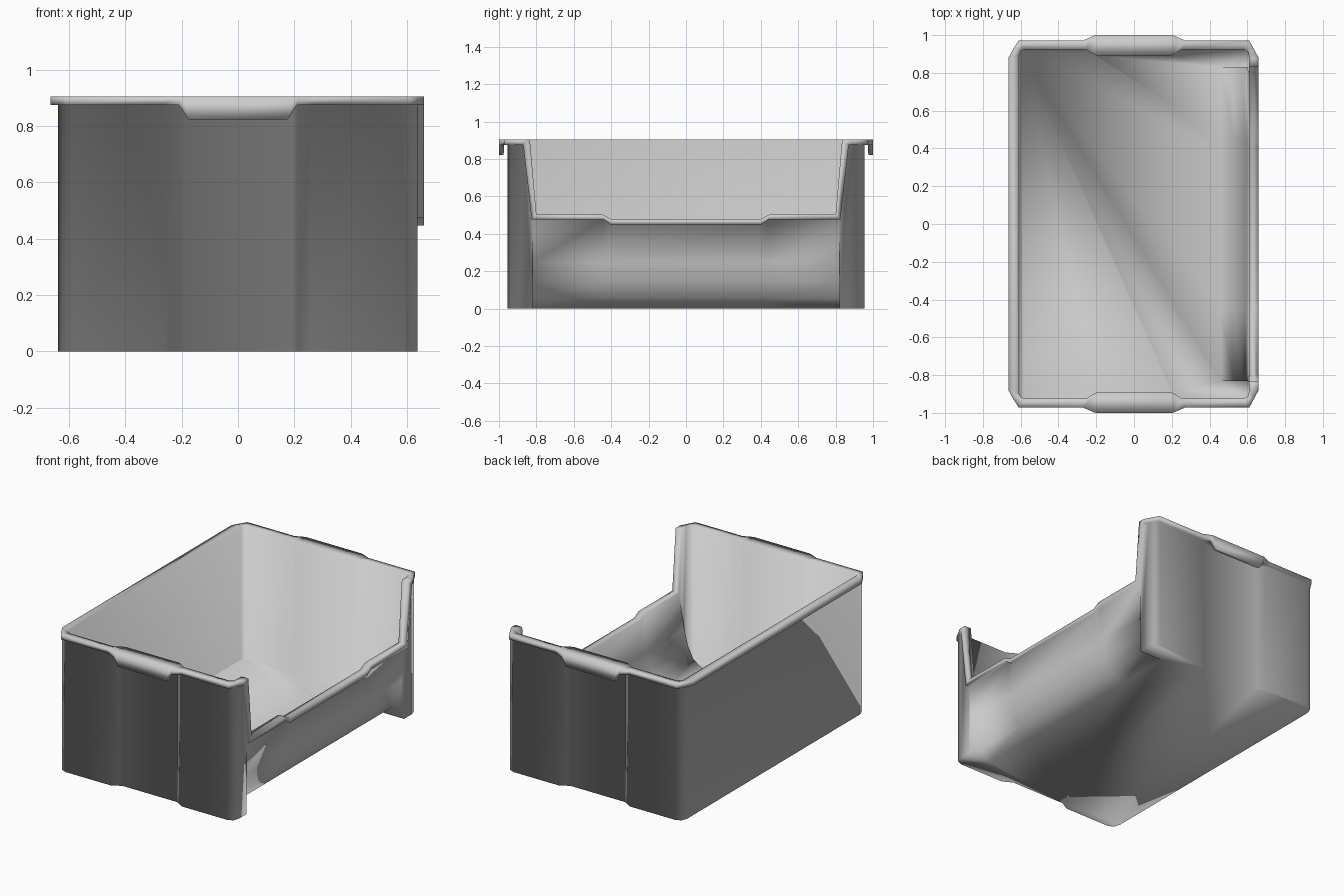
import bpy, bmesh

if "Cube" in bpy.data.objects:
    bpy.data.objects.remove(bpy.data.objects["Cube"])

# Scoop section (x, z) from foot upwards, outside and inside
SKIN = [(.47, 0), (.55, .055), (.595, .14), (.622, .25)]
BACK = [(.46, .03), (.528, .08), (.568, .16), (.593, .26)]
TOP = (.875, .905)


def station(out, inn, low, top, z=TOP, scoop=None, foot_in=None, tab=None):
    """One cross-section column: outer foot, wall, rim, inner wall, inner foot."""
    zl, zt = z
    fi = foot_in or inn
    if scoop:
        o = [(x, scoop[0], h) for x, h in SKIN]
        i = [(x, scoop[1], h) for x, h in BACK]
    else:
        foot = (out[0], min(out[1], 1) if not foot_in else foot_in[1] - .01, 0)
        o = [foot] * len(SKIN)
        i = [(*fi, .03)] * len(BACK)
    wall = (*out, zl)
    if tab:                                   # curtain of the grip hanging down
        under, bottom, face, zb = tab
        rim = [wall, (*under, zl), (*bottom, zb), (*face, zb)]
    else:
        rim = [wall, wall, wall, (*low, zl)]
    return o + rim + [(*top, zt), (*inn, zt)] + i[::-1]


def grip(s):
    """Stations of the grip recess on one half of an end wall."""
    a = station((s * .26, .955), (s * .255, .925), (s * .27, .972), (s * .27, .972))
    b = station((s * .21, .927), (s * .21, .897), 0, (s * .21, .998),
                tab=((s * .21, .972), (s * .21, .972), (s * .21, .998), .875))
    c = station((s * .20, .92), (s * .195, .89), 0, (s * .20, 1.0),
                tab=((s * .20, .972), (s * .175, .975), (s * .175, 1.0), .822))
    return [a, b, c] if s > 0 else [c, b, a]


# Half ring, from the middle of the low front lip round to the far long wall
half = [
    # stepped front lip above the scoop
    station((.637, .40), (.61, .40), (.66, .40), (.66, .40), (.447, .478), (.40, .40)),
    station((.637, .44), (.61, .45), (.66, .44), (.66, .45), (.475, .505), (.44, .45)),
    station((.637, .82), (.61, .80), (.66, .825), (.66, .80), (.475, .505), (.82, .83)),
    # slanted post edge
    station((.637, .82), (.61, .80), (.66, .825), (.66, .80), (.475, .505), None, (.607, .83)),
    station((.637, .865), (.61, .835), (.66, .87), (.66, .835), TOP, None, (.607, .83)),
    # corner beside the opening
    station((.637, .90), (.61, .875), (.66, .88), (.66, .88)),
    station((.625, .94), (.605, .91), (.635, .926), (.635, .926)),
    station((.59, .955), (.58, .925), (.61, .972), (.61, .972)),
    *grip(1), *grip(-1),
    # closed corner
    station((-.59, .955), (-.58, .925), (-.61, .972), (-.61, .972)),
    station((-.625, .94), (-.60, .915), (-.64, .926), (-.64, .926)),
    station((-.639, .90), (-.608, .90), (-.665, .88), (-.665, .88)),
]
ring = half + [[(x, -y, z) for x, y, z in col] for col in reversed(half)]

# Skin the ring; equal points share one vertex, so unused rows collapse
bm = bmesh.new()
cache = {}


def vert(p):
    key = tuple(round(c, 4) for c in p)
    if key not in cache:
        cache[key] = bm.verts.new(key)
    return cache[key]


def face(points):
    vs = list(dict.fromkeys(vert(p) for p in points))
    if len(vs) > 2 and not bm.faces.get(vs):
        bm.faces.new(vs)


for k, a in enumerate(ring):
    b = ring[(k + 1) % len(ring)]
    for r in range(len(a) - 1):
        face((a[r], b[r], b[r + 1], a[r + 1]))
face([c[0] for c in ring])                    # floor underside
face([c[-1] for c in ring])                   # floor inside

bmesh.ops.recalc_face_normals(bm, faces=bm.faces)
for f in bm.faces:
    f.smooth = True                           # smooth over every edge, as moulded
me = bpy.data.meshes.new("storage_bin")
bm.to_mesh(me)
bm.free()
bpy.context.collection.objects.link(bpy.data.objects.new("storage_bin", me))
